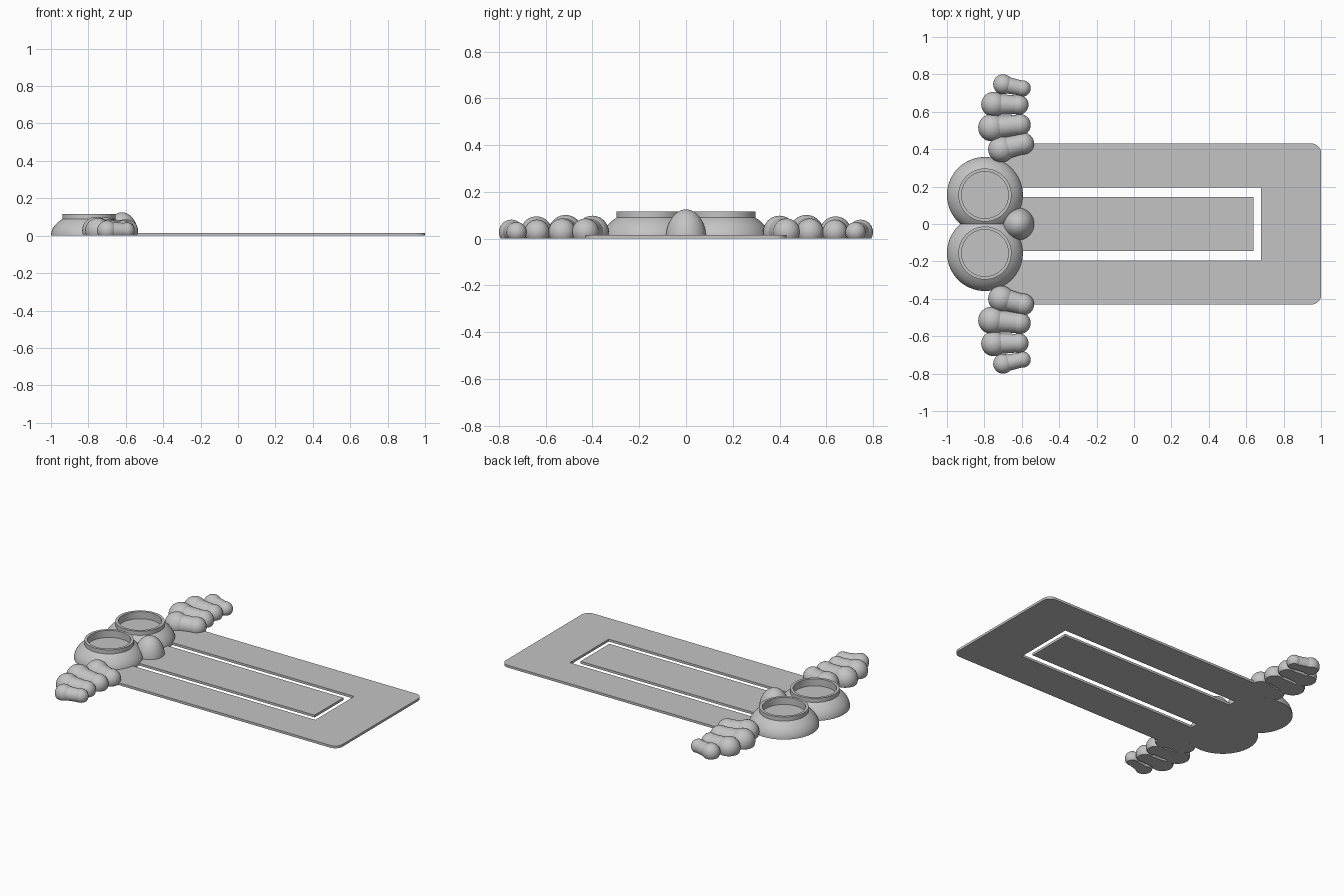
import bpy, bmesh, math
from mathutils import Vector, Matrix

cube = bpy.data.objects.get("Cube")
if cube:
    bpy.data.objects.remove(cube, do_unlink=True)

grey = bpy.data.materials.new("plain grey")
grey.use_nodes = True
grey.diffuse_color = (0.55, 0.55, 0.55, 1)
grey.node_tree.nodes["Principled BSDF"].inputs["Base Color"].default_value = grey.diffuse_color


def select(ob):
    bpy.ops.object.select_all(action='DESELECT')
    ob.select_set(True)
    bpy.context.view_layer.objects.active = ob


def finish(name, bm, angle=35):
    """Turn a bmesh into a smooth-shaded object with sharp edges kept."""
    bmesh.ops.recalc_face_normals(bm, faces=bm.faces)
    mesh = bpy.data.meshes.new(name)
    bm.to_mesh(mesh)
    bm.free()
    mesh.materials.append(grey)
    ob = bpy.data.objects.new(name, mesh)
    bpy.context.collection.objects.link(ob)
    select(ob)
    bpy.ops.object.shade_smooth_by_angle(angle=math.radians(angle))
    return ob


def cut_at_ground(bm):
    geom = bm.verts[:] + bm.edges[:] + bm.faces[:]
    cut = bmesh.ops.bisect_plane(bm, geom=geom, plane_co=(0, 0, 0),
                                 plane_no=(0, 0, 1), clear_inner=True)
    edges = [e for e in cut["geom_cut"] if isinstance(e, bmesh.types.BMEdge)]
    bmesh.ops.edgeloop_fill(bm, edges=edges)


# Clip plate: rounded outline with a U-shaped slot that frees the tongue
THICK = 0.015
LEFT, RIGHT, HALF, ROUND = -0.70, 1.0, 0.43, 0.05
outline = []
for cx, cy, start in ((RIGHT, HALF, 0), (LEFT, HALF, 90), (LEFT, -HALF, 180), (RIGHT, -HALF, 270)):
    mx = cx - math.copysign(ROUND, cx)
    my = cy - math.copysign(ROUND, cy)
    for i in range(9):
        a = math.radians(start + 90 * i / 8)
        outline.append((mx + ROUND * math.cos(a), my + ROUND * math.sin(a)))
half_slot = [(-0.61, 0.145), (-0.61, 0.195), (0.68, 0.195)]
slot = half_slot + [(x, -y) for x, y in reversed(half_slot)] + [(0.64, -0.145), (0.64, 0.145)]

curve = bpy.data.curves.new("clip_plate", 'CURVE')
curve.dimensions = '2D'
curve.fill_mode = 'BOTH'
curve.extrude = THICK / 2
for loop in (outline, slot):
    spline = curve.splines.new('POLY')
    spline.points.add(len(loop) - 1)
    for point, (x, y) in zip(spline.points, loop):
        point.co = (x, y, 0, 1)
    spline.use_cyclic_u = True
    spline.use_smooth = False
curve.materials.append(grey)
plate = bpy.data.objects.new("clip_plate", curve)
plate.location.z = THICK / 2
bpy.context.collection.objects.link(plate)
select(plate)
bpy.ops.object.convert(target='MESH')


# Eyes: domed base with a raised ring around a sunken floor
def eye(name, x, y):
    base, dome, ring, inner = 0.203, 0.125, 0.142, 0.125
    profile = [(0, 0)]
    top = math.acos(ring / base)
    for i in range(11):
        a = top * i / 10
        profile.append((base * math.cos(a), dome * math.sin(a)))
    profile += [(ring, 0.115), (inner, 0.115), (inner, 0.07), (0, 0.07)]
    bm = bmesh.new()
    verts = [bm.verts.new((r, 0, z)) for r, z in profile]
    edges = [bm.edges.new(pair) for pair in zip(verts, verts[1:])]
    bmesh.ops.spin(bm, geom=verts + edges, axis=(0, 0, 1), cent=(0, 0, 0),
                   angle=math.tau, steps=64)
    bmesh.ops.remove_doubles(bm, verts=bm.verts, dist=0.0005)
    finish(name, bm, 25).location = (x, y, 0)


# Nose: half ellipsoid
bm = bmesh.new()
bmesh.ops.create_uvsphere(bm, u_segments=40, v_segments=24, radius=1,
                          matrix=Matrix.Translation((-0.62, 0, 0)) @ Matrix.Diagonal((0.087, 0.087, 0.125, 1)))
cut_at_ground(bm)
finish("nose", bm)


# Fingers: two balls joined by a slimmer bar, flat underneath
def finger(name, knuckle, tip, r1, r2):
    a, b = Vector((*knuckle, 0.028)), Vector((*tip, 0.028))
    solids = []
    for centre, radius in ((a, r1), (b, r2)):
        bm = bmesh.new()
        bmesh.ops.create_uvsphere(bm, u_segments=32, v_segments=20, radius=radius,
                                  matrix=Matrix.Translation(centre))
        solids.append(bm)
    bar = bmesh.new()
    turn = (b - a).to_track_quat('Z', 'Y').to_matrix().to_4x4()
    bmesh.ops.create_cone(bar, cap_ends=True, segments=32, radius1=r1 * 0.86, radius2=r2 * 0.92,
                          depth=(b - a).length, matrix=Matrix.Translation((a + b) / 2) @ turn)
    solids.append(bar)
    joined = bmesh.new()
    for bm in solids:
        cut_at_ground(bm)
        part = bpy.data.meshes.new("part")
        bm.to_mesh(part)
        bm.free()
        joined.from_mesh(part)
        bpy.data.meshes.remove(part)
    finish(name, joined)


fingers = [
    ((-0.71, 0.40), (-0.592, 0.43), 0.070, 0.058),
    ((-0.76, 0.515), (-0.61, 0.53), 0.073, 0.058),
    ((-0.75, 0.64), (-0.617, 0.637), 0.067, 0.053),
    ((-0.70, 0.747), (-0.595, 0.725), 0.053, 0.043),
]
for side, s in (("back", 1), ("front", -1)):
    eye(f"{side}_eye", -0.797, s * 0.155)
    for n, (k, t, r1, r2) in enumerate(fingers, 1):
        finger(f"{side}_finger_{n}", (k[0], s * k[1]), (t[0], s * t[1]), r1, r2)
